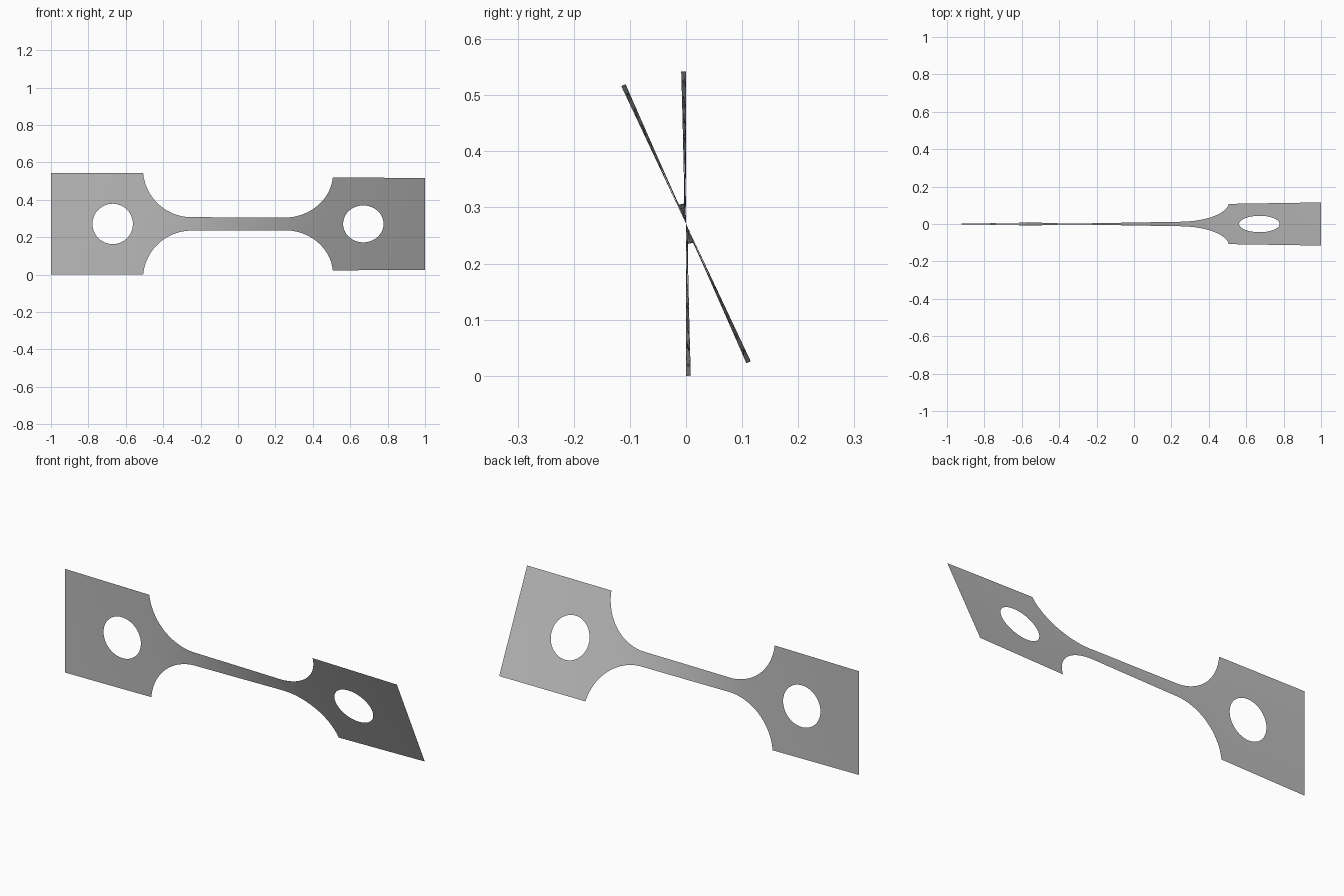
import bpy, bmesh, math

cube = bpy.data.objects.get("Cube")
if cube:
    bpy.data.objects.remove(cube)

HALF = 0.271          # half height of the end plates
INNER = 0.507         # where plates meet the fillets
HOLE_X, HOLE_R = 0.67, 0.108
FILLET = 0.26
NECK = 0.036          # half height of the narrow neck
ARC_Z = NECK + FILLET
ARC_X = INNER - math.sqrt(FILLET ** 2 - (ARC_Z - HALF) ** 2)
TWIST = math.radians(25.2)
STEPS = 800


def half_height(x):
    x = abs(x)
    if x >= INNER:
        return HALF
    if x <= ARC_X:
        return NECK
    return ARC_Z - math.sqrt(FILLET ** 2 - (x - ARC_X) ** 2)


# Twist accumulates fastest where the strip is narrowest
total = [0.0]
for i in range(STEPS):
    total.append(total[-1] + 1 / half_height(-1 + 2 * (i + 0.5) / STEPS))


def angle(x):
    f = min(max((x + 1) / 2, 0), 1) * STEPS
    i = min(int(f), STEPS - 1)
    return TWIST * (total[i] + (total[i + 1] - total[i]) * (f - i)) / total[-1]


bm = bmesh.new()


def sheet(rows, closed=False):
    """Quad grid from rows of flat (x, height) points."""
    grid = [[bm.verts.new((x, 0, h)) for x, h in row] for row in rows]
    for a, b in zip(grid, grid[1:]):
        n = len(a)
        for j in range(n if closed else n - 1):
            k = (j + 1) % n
            bm.faces.new((a[j], a[k], b[k], b[j]))


# Rays from the hole centre out to the plate border, corners included
rays = [2 * math.pi * i / 72 for i in range(72)]
rays += [math.atan2(s * HALF, x - HOLE_X) % (2 * math.pi)
         for s in (-1, 1) for x in (INNER, 1)]
rays.sort()


def border(t):
    c, s = math.cos(t), math.sin(t)
    dx = (1 - HOLE_X if c > 0 else HOLE_X - INNER) / max(abs(c), 1e-9)
    d = min(dx, HALF / max(abs(s), 1e-9))
    return HOLE_X + d * c, d * s


# End plates with round holes
for side in (-1, 1):
    rings = []
    for k in range(6):
        ring = []
        for t in rays:
            bx, bz = border(t)
            hx, hz = HOLE_X + HOLE_R * math.cos(t), HOLE_R * math.sin(t)
            f = k / 5
            ring.append((side * (hx + (bx - hx) * f), hz + (bz - hz) * f))
        rings.append(ring)
    sheet(rings, closed=True)

# Neck and fillets, with rows matching the plate borders
levels = sorted({round(border(t)[1] / HALF, 6) for t in rays
                 if abs(border(t)[0] - INNER) < 1e-5})
start = math.asin((ARC_Z - HALF) / FILLET)
arc = [ARC_X + FILLET * math.cos(start + (math.pi / 2 - start) * i / 24)
       for i in range(24)]
straight = [ARC_X * (1 - i / 12) for i in range(25)]
columns = arc + straight + [-x for x in reversed(arc)]
sheet([[(x, v * half_height(x)) for v in levels] for x in columns])

# Weld, face forward, then twist about the long axis
bmesh.ops.remove_doubles(bm, verts=bm.verts[:], dist=0.0001)
bm.normal_update()
for f in bm.faces:
    if f.normal.y > 0:
        f.normal_flip()
for v in bm.verts:
    a, h = angle(v.co.x), v.co.z
    v.co.y = -h * math.sin(a)
    v.co.z = HALF + h * math.cos(a)

mesh = bpy.data.meshes.new("twisted_strip")
bm.to_mesh(mesh)
bm.free()
for p in mesh.polygons:
    p.use_smooth = True
strip = bpy.data.objects.new("twisted_strip", mesh)
bpy.context.collection.objects.link(strip)

grey = bpy.data.materials.new("plain_grey")
grey.use_nodes = True
colour = (0.5, 0.5, 0.5, 1)
grey.diffuse_color = colour
grey.node_tree.nodes["Principled BSDF"].inputs["Base Color"].default_value = colour
mesh.materials.append(grey)
